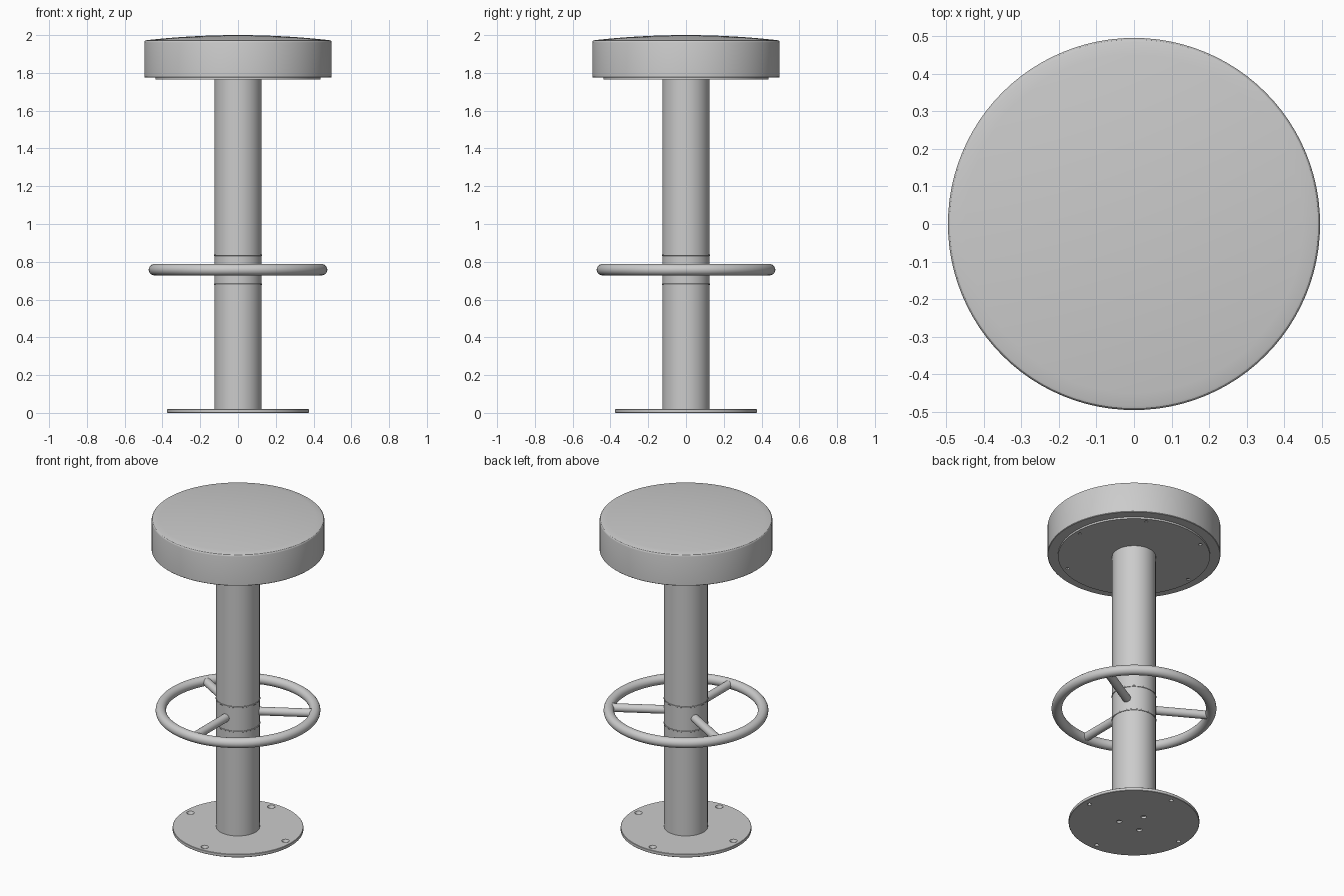
import bpy, bmesh, math
from mathutils import Matrix, Vector

if "Cube" in bpy.data.objects:
    bpy.data.objects.remove(bpy.data.objects["Cube"])

SEG = 96


def finish(bm, name):
    bmesh.ops.remove_doubles(bm, verts=bm.verts, dist=1e-5)
    bmesh.ops.recalc_face_normals(bm, faces=bm.faces)
    me = bpy.data.meshes.new(name)
    bm.to_mesh(me)
    bm.free()
    ob = bpy.data.objects.new(name, me)
    bpy.context.collection.objects.link(ob)
    return ob


def smooth(ob):
    bpy.ops.object.select_all(action='DESELECT')
    ob.select_set(True)
    bpy.context.view_layer.objects.active = ob
    bpy.ops.object.shade_smooth_by_angle(angle=math.radians(30))


def lathe(name, profile, closed=False, steps=SEG):
    """Revolve an (r, z) profile around the z axis."""
    bm = bmesh.new()
    vs = [bm.verts.new((r, 0, z)) for r, z in profile]
    es = [bm.edges.new(p) for p in zip(vs, vs[1:])]
    if closed:
        es.append(bm.edges.new((vs[-1], vs[0])))
    bmesh.ops.spin(bm, geom=vs + es, cent=(0, 0, 0), axis=(0, 0, 1),
                   angle=math.tau, steps=steps, use_duplicate=False)
    ob = finish(bm, name)
    smooth(ob)
    return ob


def disc(name, r, z0, z1, b=0.0):
    return lathe(name, [(0, z0), (r - b, z0), (r, z0 + b), (r, z1 - b), (r - b, z1), (0, z1)])


def drill(ob, holes):
    """Cut (angle, distance, z0, z1, r0, r1) holes."""
    bm = bmesh.new()
    for ang, d, z0, z1, r0, r1 in holes:
        a = math.radians(ang)
        bmesh.ops.create_cone(bm, cap_ends=True, segments=20, radius1=r0, radius2=r1, depth=z1 - z0,
                              matrix=Matrix.Translation((d * math.cos(a), d * math.sin(a), (z0 + z1) / 2)))
    cutter = finish(bm, "hole_cutter")
    cutter.hide_render = True
    bpy.context.view_layer.objects.active = ob
    mod = ob.modifiers.new("holes", 'BOOLEAN')
    mod.operation, mod.solver, mod.object = 'DIFFERENCE', 'EXACT', cutter
    bpy.ops.object.modifier_apply(modifier=mod.name)
    bpy.data.objects.remove(cutter)
    smooth(ob)


# Base plate with countersunk floor holes and three central bolt holes
base = disc("base_plate", 0.375, 0, 0.02, 0.002)
drill(base, [(a, 0.333, -0.01, 0.03, 0.007, 0.027) for a in (0, 90, 180, 270)]
      + [(a, 0.087, -0.01, 0.012, 0.016, 0.016) for a in (90, 210, 330)])

# Column in two lengths, with the footrest collar between
disc("lower_column", 0.125, 0.02, 0.68)
disc("footrest_collar", 0.125, 0.68, 0.835)
disc("upper_column", 0.125, 0.835, 1.765)
for name, z in (("lower_collar_ring", 0.68), ("upper_collar_ring", 0.835)):
    disc(name, 0.128, z - 0.004, z + 0.004, 0.001)

# Foot ring
RING_R, TUBE, RING_Z = 0.443, 0.03, 0.758
lathe("foot_ring", [(RING_R + TUBE * math.cos(k * math.tau / 24), RING_Z + TUBE * math.sin(k * math.tau / 24))
                    for k in range(24)], closed=True)

# Three spokes
for i, ang in enumerate((30, 150, 270)):
    bm = bmesh.new()
    d = Vector((math.cos(math.radians(ang)), math.sin(math.radians(ang)), 0))
    rot = d.to_track_quat('Z', 'Y').to_matrix().to_4x4()
    r0, r1 = 0.115, RING_R
    bmesh.ops.create_cone(bm, cap_ends=True, segments=24, radius1=0.025, radius2=0.025, depth=r1 - r0,
                          matrix=Matrix.Translation(d * (r0 + r1) / 2 + Vector((0, 0, RING_Z))) @ rot)
    smooth(finish(bm, f"footrest_spoke_{i + 1}"))

# Seat mounting plate with six screw holes
plate = disc("seat_plate", 0.436, 1.765, 1.777)
drill(plate, [(a, 0.405, 1.76, 1.773, 0.01, 0.01) for a in range(0, 360, 60)])

# Domed seat cushion
dome = [(0.485 * (1 - k / 14), 1.973 + 0.027 * (1 - (1 - k / 14) ** 2)) for k in range(15)]
lathe("seat_cushion", [(0, 1.776), (0.493, 1.776), (0.496, 1.779), (0.496, 1.961),
                       (0.4945, 1.967), (0.491, 1.971)] + dome)
